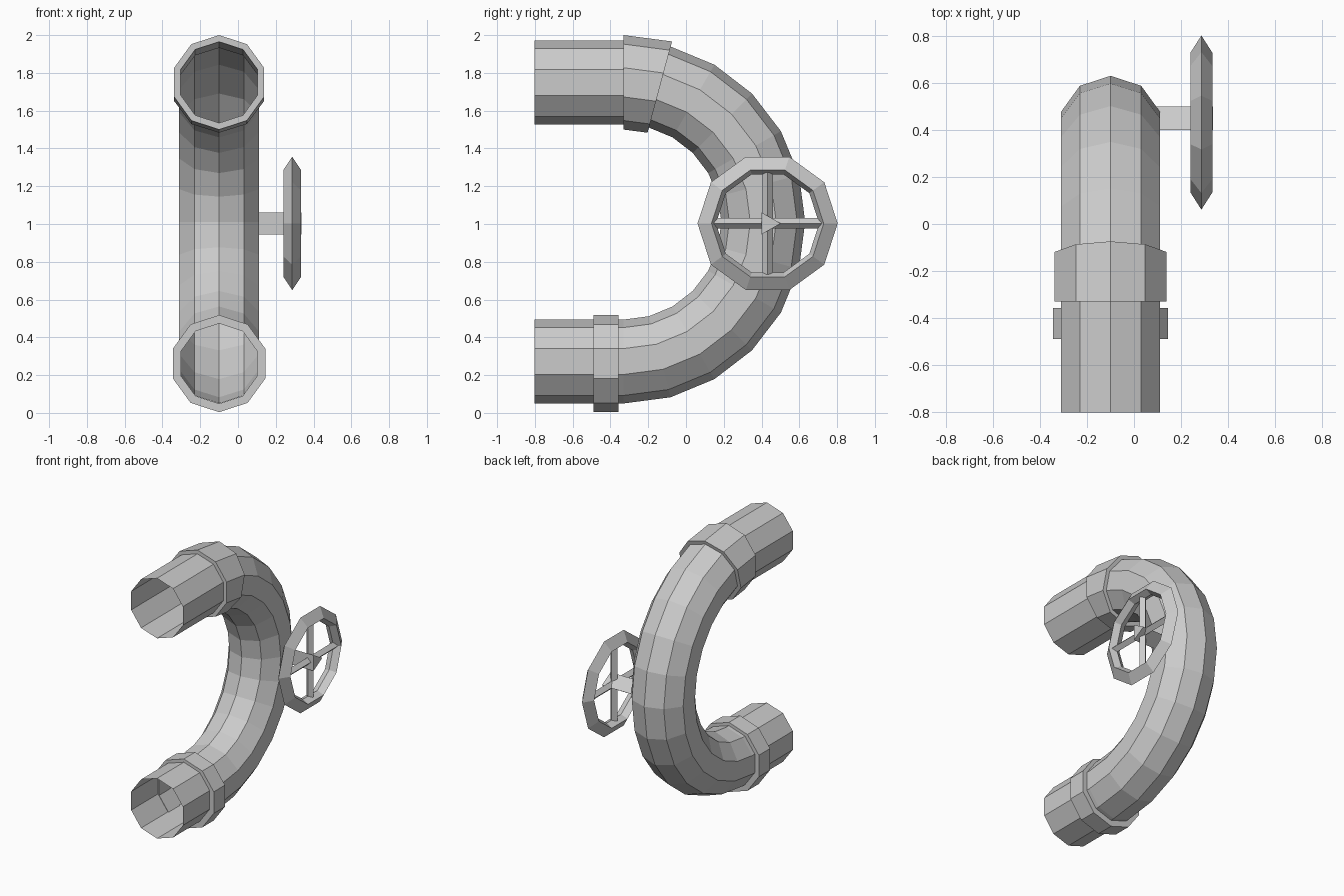
import bpy, bmesh
from math import sin, cos, pi, radians
from mathutils import Vector

if "Cube" in bpy.data.objects:
    bpy.data.objects.remove(bpy.data.objects["Cube"])

PX = -0.10                      # pipe axis in x
CY, CZ, BEND = -0.33, 1.011, 0.739   # bend centre and radius
R = 0.222
SIDES = 10


def loft(name, rings, loop=False, caps=False):
    """Skin a list of equal-length point rings."""
    bm = bmesh.new()
    vs = [[bm.verts.new(p) for p in ring] for ring in rings]
    n = len(vs[0])
    for i in range(len(vs) if loop else len(vs) - 1):
        a, b = vs[i], vs[(i + 1) % len(vs)]
        for j in range(n):
            k = (j + 1) % n
            bm.faces.new((a[j], a[k], b[k], b[j]))
    if caps:
        bm.faces.new(vs[0])
        bm.faces.new(vs[-1])
    bmesh.ops.recalc_face_normals(bm, faces=bm.faces)
    me = bpy.data.meshes.new(name)
    bm.to_mesh(me)
    bm.free()
    ob = bpy.data.objects.new(name, me)
    bpy.context.collection.objects.link(ob)
    return ob


def ring(c, u, v, r, n=SIDES):
    """Regular polygon around c, first corner along u."""
    c, u, v = Vector(c), Vector(u), Vector(v)
    return [c + r * (cos(2 * pi * i / n) * u + sin(2 * pi * i / n) * v) for i in range(n)]


def bend_ring(deg, r):
    """Pipe cross-section at an angle along the bend (0 = top)."""
    d = Vector((0, sin(radians(deg)), cos(radians(deg))))
    return ring(Vector((PX, CY, CZ)) + BEND * d, d, (1, 0, 0), r)


def straight_ring(y, z, r, up):
    return ring((PX, y, z), (0, 0, up), (1, 0, 0), r)


# open pipe: straight end, half-circle bend, straight end
loft("pipe",
     [straight_ring(-0.802, CZ + BEND, R, 1)]
     + [bend_ring(a, R) for a in range(0, 181, 15)]
     + [straight_ring(-0.802, CZ - BEND, R, -1)])

# collars: upper one follows the bend, lower one is straight
loft("upper_collar", [bend_ring(0, 0.25), bend_ring(15, 0.25),
                      bend_ring(15, 0.215), bend_ring(0, 0.215)], loop=True)
loft("lower_collar", [straight_ring(y, 0.261, r, -1) for y, r in
                      ((-0.489, 0.257), (-0.358, 0.257), (-0.358, 0.212), (-0.489, 0.212))],
     loop=True)

# valve wheel: kite-section rim, crossed spokes, triangular stem
WX, WY, WZ = 0.287, 0.432, 1.003
Y, Z, X = (0, 1, 0), (0, 0, 1), (1, 0, 0)
loft("wheel_rim", [ring((WX + dx, WY, WZ), Y, Z, r) for dx, r in
                   ((0, 0.371), (0.047, 0.297), (0, 0.273), (-0.047, 0.297))], loop=True)
loft("spoke_horizontal", [ring((WX, WY + s * 0.285, WZ), X, Z, 0.028, 4) for s in (-1, 1)], caps=True)
loft("spoke_vertical", [ring((WX, WY, WZ + s * 0.27), X, Y, 0.028, 4) for s in (-1, 1)], caps=True)
loft("valve_stem", [ring((x, WY + 0.002, WZ), Y, Z, 0.067, 3) for x in (0.06, 0.337)], caps=True)
